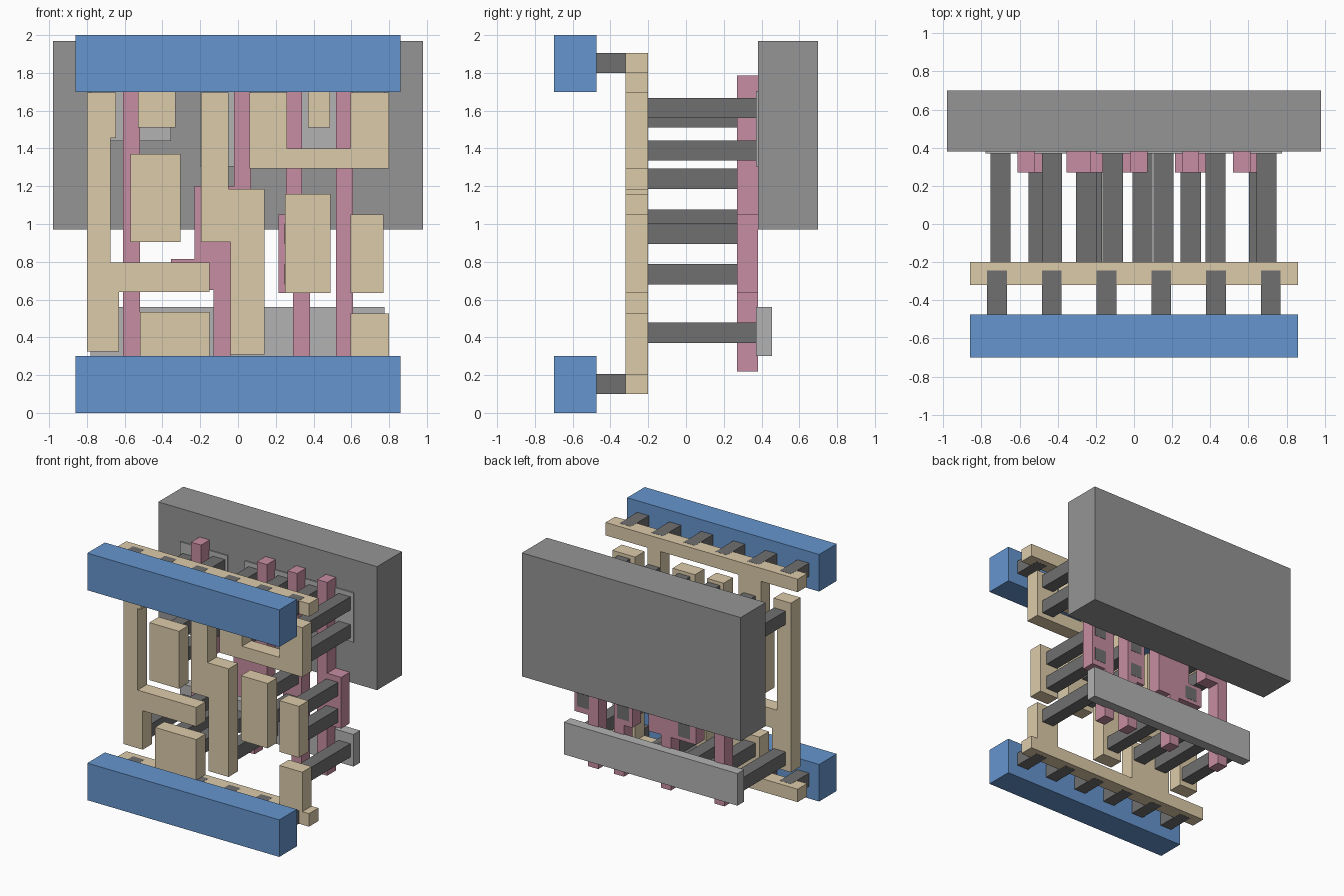
import bpy, bmesh


def material(name, rgb):
    m = bpy.data.materials.new(name)
    m.diffuse_color = (*rgb, 1)
    return m


BLUE = material("blue", (0.13, 0.30, 0.62))
SAND = material("sand", (0.72, 0.60, 0.40))
PINK = material("pink", (0.57, 0.27, 0.36))
DARK = material("dark_grey", (0.16, 0.16, 0.16))
GREY = material("mid_grey", (0.30, 0.30, 0.30))
LIGHT = material("light_grey", (0.45, 0.45, 0.45))


def plate(name, outline, y0, y1, mat):
    """Extrude an x-z outline from y0 to y1."""
    bm = bmesh.new()
    face = bm.faces.new([bm.verts.new((x, y0, z)) for x, z in outline])
    ext = bmesh.ops.extrude_face_region(bm, geom=[face])
    verts = [v for v in ext["geom"] if isinstance(v, bmesh.types.BMVert)]
    bmesh.ops.translate(bm, verts=verts, vec=(0, y1 - y0, 0))
    bmesh.ops.recalc_face_normals(bm, faces=bm.faces)
    me = bpy.data.meshes.new(name)
    bm.to_mesh(me)
    bm.free()
    me.materials.append(mat)
    ob = bpy.data.objects.new(name, me)
    bpy.context.collection.objects.link(ob)
    return ob


def block(name, x0, x1, z0, z1, y0, y1, mat):
    return plate(name, [(x0, z0), (x1, z0), (x1, z1), (x0, z1)], y0, y1, mat)


# Front power rails with their short pegs
for side, z0, p0 in (("bottom", 0, 0.1), ("top", 1.7, 1.8)):
    block(side + "_rail", -0.86, 0.86, z0, z0 + 0.3, -0.70, -0.475, BLUE)
    for i in range(6):
        x = -0.718 + i * 0.287
        block(f"{side}_rail_peg", x - 0.052, x + 0.052, p0 - 0.001, p0 + 0.106,
              -0.48, -0.245, DARK)

# Back slabs: large well and thin active strips
block("well_slab", -0.98, 0.98, 0.97, 1.97, 0.38, 0.70, GREY)
block("lower_strip", -0.78, 0.775, 0.30, 0.56, 0.37, 0.455, LIGHT)
block("upper_strip_left", -0.78, -0.355, 1.44, 1.705, 0.37, 0.455, LIGHT)
block("upper_strip_right", -0.20, 0.775, 1.305, 1.705, 0.37, 0.455, LIGHT)

# Sand-coloured wiring layer
Y0, Y1 = -0.32, -0.20
wiring = {
    "bottom_comb": [(-0.86, 0.1), (0.86, 0.1), (0.86, 0.205), (0.80, 0.205),
                    (0.80, 0.525), (0.595, 0.525), (0.595, 0.205), (-0.15, 0.205),
                    (-0.15, 0.535), (-0.52, 0.535), (-0.52, 0.205), (-0.86, 0.205)],
    "top_comb": [(-0.86, 1.905), (-0.86, 1.8), (-0.53, 1.8), (-0.53, 1.51),
                 (-0.33, 1.51), (-0.33, 1.8), (0.37, 1.8), (0.37, 1.51),
                 (0.487, 1.51), (0.487, 1.8), (0.86, 1.8), (0.86, 1.905)],
    "left_wire": [(-0.80, 0.325), (-0.63, 0.325), (-0.63, 0.64), (-0.15, 0.64),
                  (-0.15, 0.795), (-0.675, 0.795), (-0.675, 1.455),
                  (-0.645, 1.455), (-0.645, 1.695), (-0.80, 1.695)],
    "centre_wire": [(-0.04, 0.31), (0.14, 0.31), (0.14, 1.185), (-0.05, 1.185),
                    (-0.05, 1.695), (-0.197, 1.695), (-0.197, 0.905), (-0.04, 0.905)],
    "u_wire": [(0.06, 1.295), (0.80, 1.295), (0.80, 1.695), (0.595, 1.695),
               (0.595, 1.40), (0.26, 1.40), (0.26, 1.695), (0.06, 1.695)],
}
for name, pts in wiring.items():
    plate(name, pts, Y0, Y1, SAND)
for name, x0, x1, z0, z1 in (("left_pad", -0.57, -0.305, 0.905, 1.37),
                             ("middle_pad", 0.25, 0.49, 0.635, 1.16),
                             ("right_pad", 0.595, 0.77, 0.635, 1.05)):
    block(name, x0, x1, z0, z1, Y0, Y1, SAND)

# Pink gates running top to bottom
B, T = 0.22, 1.785
gates = {
    "gate_1": [(-0.61, B), (-0.52, B), (-0.52, 0.925), (-0.40, 0.925),
               (-0.40, 1.34), (-0.52, 1.34), (-0.52, T), (-0.61, T)],
    "gate_2": [(-0.13, B), (-0.04, B), (-0.04, 0.65), (0.07, 0.65), (0.07, T),
               (-0.02, T), (-0.02, 1.20), (-0.23, 1.20), (-0.23, 0.815),
               (-0.355, 0.815), (-0.355, 0.65), (-0.13, 0.65)],
    "gate_3": [(0.29, B), (0.38, B), (0.38, 1.05), (0.34, 1.05), (0.34, T),
               (0.255, T), (0.255, 1.05), (0.215, 1.05), (0.215, 0.635), (0.29, 0.635)],
    "gate_4": [(0.52, B), (0.61, B), (0.61, 0.635), (0.735, 0.635),
               (0.735, 1.05), (0.61, 1.05), (0.61, T), (0.52, T)],
}
for name, pts in gates.items():
    plate(name, pts, 0.27, 0.38, PINK)

# Long dark pegs joining the wiring to gates and strips: x centre -> lower z values
gate_pegs = {-0.50: (0.97, 1.185), -0.25: (0.68,), 0.298: (0.68, 0.895), 0.655: (0.68, 0.895)}
strip_pegs = {-0.70: (0.37, 1.51), -0.43: (0.37, 1.56), -0.22: (0.37,),
              -0.112: (1.335, 1.56), 0.045: (0.37,), 0.155: (1.335, 1.56),
              0.428: (1.56,), 0.695: (0.37, 1.335, 1.56)}
for pegs, end, name in ((gate_pegs, 0.382, "gate_peg"), (strip_pegs, 0.375, "strip_peg")):
    for x, levels in pegs.items():
        for z in levels:
            block(name, x - 0.053, x + 0.053, z, z + 0.108, -0.25, end, DARK)
